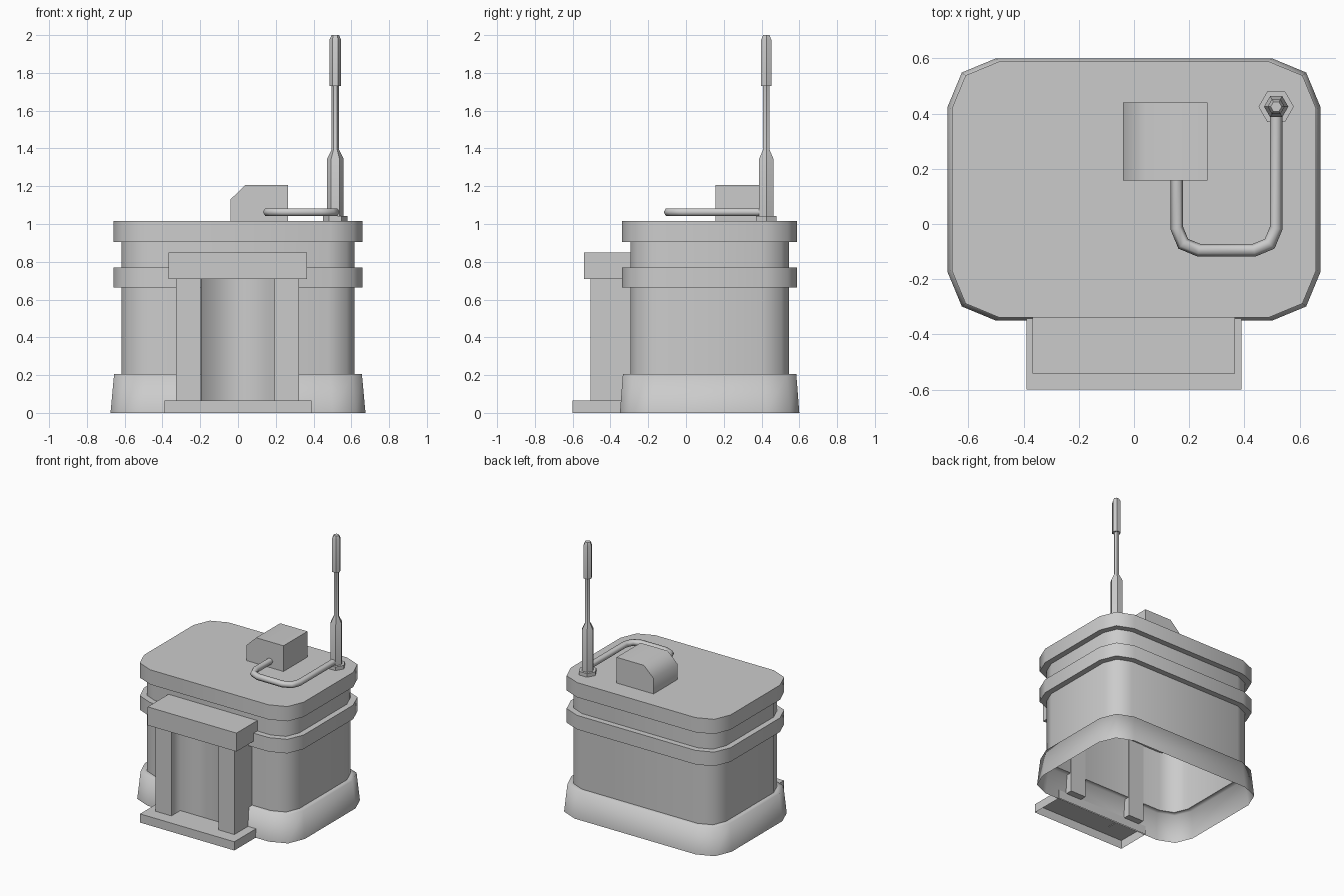
import bpy, bmesh, math
from mathutils import Vector

if "Cube" in bpy.data.objects:
    bpy.data.objects.remove(bpy.data.objects["Cube"], do_unlink=True)

grey = bpy.data.materials.new("plain_grey")
grey.use_nodes = True
COLOUR = (0.6, 0.6, 0.6, 1)
grey.diffuse_color = COLOUR
grey.node_tree.nodes["Principled BSDF"].inputs["Base Color"].default_value = COLOUR

CY = 0.125  # centre of the hull in y


def finish(name, bm, angle=50):
    """Turn a bmesh into a smooth-by-angle object."""
    if angle < 180:
        bmesh.ops.recalc_face_normals(bm, faces=bm.faces)
    mesh = bpy.data.meshes.new(name)
    bm.to_mesh(mesh)
    bm.free()
    mesh.materials.append(grey)
    obj = bpy.data.objects.new(name, mesh)
    bpy.context.collection.objects.link(obj)
    bpy.ops.object.select_all(action='DESELECT')
    obj.select_set(True)
    bpy.context.view_layer.objects.active = obj
    if angle < 180:
        bpy.ops.object.shade_smooth_by_angle(angle=math.radians(angle))
    else:
        bpy.ops.object.shade_smooth()
    return obj


def loft(name, rings, cap_start=True, cap_end=True, closed=True, angle=50):
    """Skin a list of point rings with quads."""
    bm = bmesh.new()
    rows = [[bm.verts.new(p) for p in ring] for ring in rings]
    n = len(rows[0])
    for a, b in zip(rows, rows[1:]):
        for i in range(n if closed else n - 1):
            j = (i + 1) % n
            bm.faces.new((a[i], a[j], b[j], b[i]))
    if cap_start:
        bm.faces.new(rows[0][::-1])
    if cap_end:
        bm.faces.new(rows[-1])
    return finish(name, bm, angle)


def hull_ring(hx, hy, z, r):
    """Rounded rectangle with two segments per corner."""
    pts = []
    for k, (sx, sy) in enumerate([(1, 1), (-1, 1), (-1, -1), (1, -1)]):
        for s in range(3):
            a = math.radians(90 * k + 45 * s)
            pts.append((sx * (hx - r) + r * math.cos(a),
                        CY + sy * (hy - r) + r * math.sin(a), z))
    return pts


def box(name, x0, x1, y0, y1, z0, z1, bottom=True):
    def ring(z):
        return [(x0, y0, z), (x1, y0, z), (x1, y1, z), (x0, y1, z)]
    return loft(name, [ring(z0), ring(z1)], cap_start=bottom)


def hexagon(x, y, z, r):
    return [(x + r * math.cos(i * math.pi / 3), y + r * math.sin(i * math.pi / 3), z)
            for i in range(6)]


# Hull, open underneath, with its two bands
loft("hull_wall", [hull_ring(0.617, 0.42, z, 0.14) for z in (0.205, 0.95)],
     cap_start=False, cap_end=False)
for name, z0, z1 in (("middle_band", 0.665, 0.77), ("roof_slab", 0.905, 1.015)):
    loft(name, [hull_ring(0.66, 0.463, z, 0.17) for z in (z0, z1)])

# Flared skirt with a softly shaded ledge
loft("base_skirt", [hull_ring(0.675, 0.475, 0, 0.175),
                    hull_ring(0.656, 0.459, 0.205, 0.17),
                    hull_ring(0.617, 0.42, 0.205, 0.14)],
     cap_start=False, cap_end=False, angle=180)

# Porch: step, pillars, recessed door and canopy
box("porch_step", -0.39, 0.39, -0.6, -0.34, 0, 0.065, bottom=False)
box("right_pillar", -0.327, -0.198, -0.505, -0.29, 0.06, 0.715)
box("left_pillar", 0.193, 0.324, -0.505, -0.29, 0.06, 0.715)
door = [(-0.197, -0.5), (-0.197, -0.4), (0.192, -0.4), (0.192, -0.5)]
loft("door_recess", [[(x, y, z) for x, y in door] for z in (0.065, 0.71)],
     cap_start=False, cap_end=False, closed=False, angle=180)
box("porch_canopy", -0.368, 0.366, -0.541, -0.29, 0.71, 0.848)

# Roof unit with one bevelled edge
unit = [(-0.04, 1.01), (0.266, 1.01), (0.266, 1.207), (0.04, 1.207), (-0.04, 1.13)]
loft("roof_unit", [[(x, y, z) for x, z in unit] for y in (0.44, 0.157)])

# Antenna: foot plate and mast
AX, AY = 0.515, 0.425
loft("antenna_foot", [hexagon(AX, AY, z, 0.064) for z in (1.01, 1.042)])
mast = [(1.04, 0.044), (1.345, 0.044), (1.395, 0.019), (1.73, 0.019),
        (1.73, 0.031), (1.975, 0.031), (2.0, 0.02)]
loft("antenna_mast", [hexagon(AX, AY, z, r) for z, r in mast])

# Cable pipe with two rounded corners
PX, PY, PR = 0.155, -0.095, 0.08
path = [Vector((PX, 0.2))]
for cx, start in ((PX + PR, 180), (AX - PR, 270)):
    for s in range(3):
        a = math.radians(start + 45 * s)
        path.append(Vector((cx + PR * math.cos(a), PY + PR + PR * math.sin(a))))
path.append(Vector((AX, AY)))
rings = []
for i, p in enumerate(path):
    before = (p - path[i - 1]).normalized() if i else Vector((0, -1))
    after = (path[i + 1] - p).normalized() if i + 1 < len(path) else before
    t = (before + after).normalized()
    side = Vector((-t.y, t.x)) / max(t.dot(after), 0.5)
    rings.append([(p.x + side.x * c, p.y + side.y * c, 1.063 + h)
                  for c, h in ((0.023 * math.cos(k * math.pi / 3),
                                0.023 * math.sin(k * math.pi / 3)) for k in range(6))])
loft("cable_pipe", rings, angle=65)
